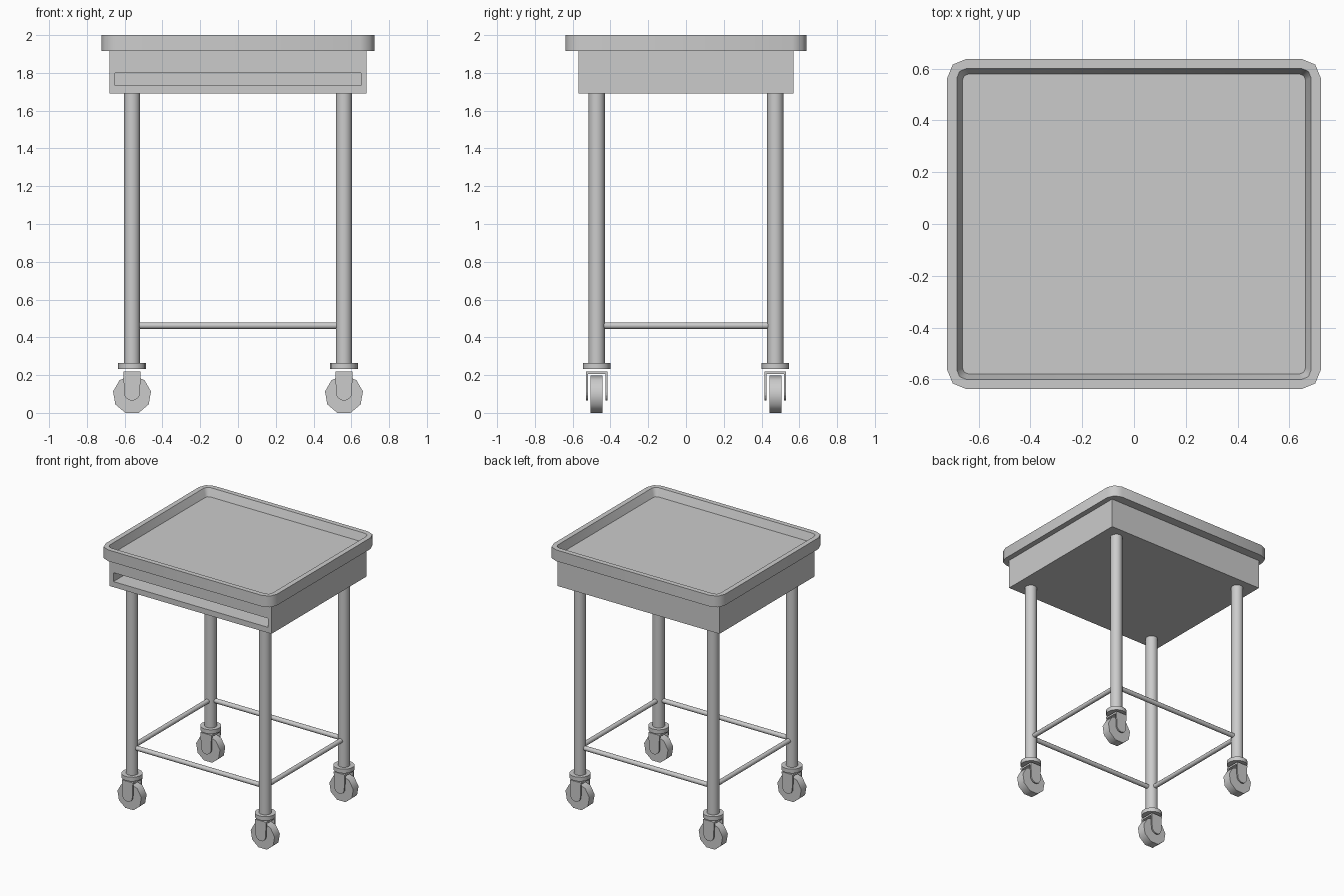
import bpy, bmesh, math
from mathutils import Matrix, Vector

cube = bpy.data.objects.get("Cube")
if cube:
    bpy.data.objects.remove(cube, do_unlink=True)

metal = bpy.data.materials.new("grey metal")
metal.use_nodes = True
metal.diffuse_color = (0.6, 0.6, 0.6, 1)
metal.node_tree.nodes["Principled BSDF"].inputs["Base Color"].default_value = (0.6, 0.6, 0.6, 1)

LEG_X, LEG_Y, LEG_R = 0.561, 0.473, 0.043


def finish(bm, name, smooth=None):
    """Turn a bmesh into a named object, smooth below the given angle."""
    bmesh.ops.recalc_face_normals(bm, faces=bm.faces)
    mesh = bpy.data.meshes.new(name)
    bm.to_mesh(mesh)
    bm.free()
    mesh.materials.append(metal)
    obj = bpy.data.objects.new(name, mesh)
    bpy.context.collection.objects.link(obj)
    if smooth:
        bpy.ops.object.select_all(action='DESELECT')
        obj.select_set(True)
        bpy.context.view_layer.objects.active = obj
        bpy.ops.object.shade_smooth_by_angle(angle=math.radians(smooth))
    return obj


def rod(name, a, b, radius, sides=16):
    """Cylinder running from point a to point b."""
    a, b = Vector(a), Vector(b)
    turn = (b - a).to_track_quat('Z', 'Y').to_matrix().to_4x4()
    bm = bmesh.new()
    bmesh.ops.create_cone(bm, cap_ends=True, segments=sides, radius1=radius,
                          radius2=radius, depth=(b - a).length,
                          matrix=Matrix.Translation((a + b) / 2) @ turn)
    return finish(bm, name, 40)


def add_box(bm, centre, size):
    bmesh.ops.create_cube(bm, size=1, matrix=Matrix.Translation(centre)
                          @ Matrix.Diagonal((*size, 1)))


def prism(bm, outline, y0, y1):
    """Extrude an x-z outline between two y positions."""
    near = [bm.verts.new((x, y0, z)) for x, z in outline]
    far = [bm.verts.new((x, y1, z)) for x, z in outline]
    bm.faces.new(near)
    bm.faces.new(far)
    for i in range(len(near)):
        j = (i + 1) % len(near)
        bm.faces.new((near[i], near[j], far[j], far[i]))


def rounded_loop(bm, hx, hy, r, z, steps=2):
    """Ring of vertices around a rectangle with rounded corners."""
    ring = []
    for k, (sx, sy) in enumerate([(1, 1), (-1, 1), (-1, -1), (1, -1)]):
        for i in range(steps + 1):
            t = math.pi / 2 * (k + i / steps)
            ring.append(bm.verts.new((sx * (hx - r) + r * math.cos(t),
                                      sy * (hy - r) + r * math.sin(t), z)))
    return ring


# Tray: outer wall, flat rim, sloped inner wall and sunken floor
bm = bmesh.new()
rings = [rounded_loop(bm, *p) for p in [(0.722, 0.638, 0.075, 1.915),
                                        (0.722, 0.638, 0.075, 2.0),
                                        (0.684, 0.6, 0.035, 2.0),
                                        (0.663, 0.58, 0.025, 1.94)]]
for lower, upper in zip(rings, rings[1:]):
    for i in range(len(lower)):
        j = (i + 1) % len(lower)
        bm.faces.new((lower[i], lower[j], upper[j], upper[i]))
bm.faces.new(rings[0])
bm.faces.new(rings[-1])
finish(bm, "tray_top", 50)

# Cabinet under the tray with a long open slot in its front
bm = bmesh.new()
add_box(bm, (0, 0, 1.8025), (1.362, 1.14, 0.225))
bm.normal_update()
front = min(bm.faces, key=lambda f: f.calc_center_median().y)
bmesh.ops.inset_individual(bm, faces=[front], thickness=0.03)
for v in front.verts:
    v.co.x = math.copysign(0.65, v.co.x)
    v.co.z = 1.8 if v.co.z > 1.8 else 1.732
pocket = bmesh.ops.extrude_face_region(bm, geom=[front])["geom"]
bmesh.ops.translate(bm, vec=(0, 1.0, 0),
                    verts=[g for g in pocket if isinstance(g, bmesh.types.BMVert)])
if front.is_valid:
    bm.faces.remove(front)
finish(bm, "slotted_cabinet")

# Legs and casters at the four corners
for sx, side in ((1, "left"), (-1, "right")):
    for sy, end in ((-1, "front"), (1, "back")):
        x, y = sx * LEG_X, sy * LEG_Y
        tag = f"{end}_{side}"
        rod(f"leg_{tag}", (x, y, 0.25), (x, y, 1.7), LEG_R)
        rod(f"caster_collar_{tag}", (x, y, 0.232), (x, y, 0.263), 0.073)

        # Nine-sided wheel resting on a flat side
        r = 0.102
        outline = [(x + r * math.sin(math.tau * i / 9),
                    r * math.cos(math.pi / 9) + r * math.cos(math.tau * i / 9))
                   for i in range(9)]
        bm = bmesh.new()
        prism(bm, outline, y - 0.032, y + 0.032)
        finish(bm, f"wheel_{tag}", 45)

        # Fork: top plate and two cheeks with round lower ends
        bm = bmesh.new()
        add_box(bm, (x, y, 0.213), (0.092, 0.114, 0.014))
        cheek = [(x - 0.046, 0.22), (x + 0.046, 0.22)]
        cheek += [(x + 0.042 * math.cos(math.pi * i / 8),
                   0.107 - 0.042 * math.sin(math.pi * i / 8)) for i in range(9)]
        for d in (-1, 1):
            prism(bm, cheek, y + d * 0.046, y + d * 0.057)
        finish(bm, f"caster_fork_{tag}")

# Thin rails joining the legs
RAIL_Z, RAIL_R = 0.462, 0.0175
for s, end, side in ((-1, "front", "right"), (1, "back", "left")):
    rod(f"rail_{end}", (-LEG_X, s * LEG_Y, RAIL_Z), (LEG_X, s * LEG_Y, RAIL_Z), RAIL_R, 12)
    rod(f"rail_{side}", (s * LEG_X, -LEG_Y, RAIL_Z), (s * LEG_X, LEG_Y, RAIL_Z), RAIL_R, 12)
